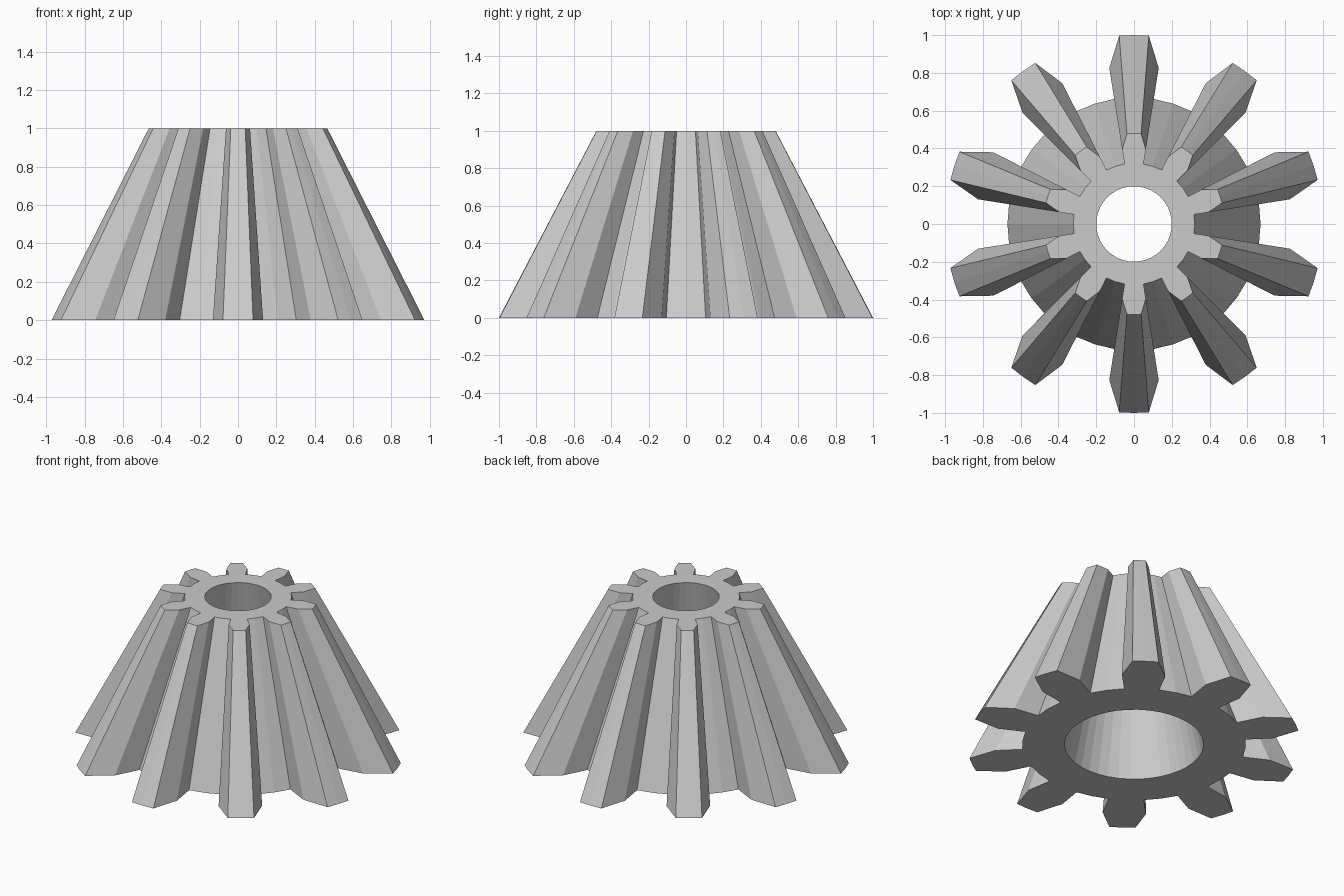
import bpy, bmesh
from math import sin, cos, radians

if "Cube" in bpy.data.objects:
    bpy.data.objects.remove(bpy.data.objects["Cube"])

TEETH, HEIGHT, TAPER = 10, 1.0, 0.479
BORE, ROOT, PITCH, TIP = 0.417, 0.67, 0.836, 1.0
STEP = 360 / TEETH        # degrees per tooth
Q = STEP / 4              # ring subdivision (9 degrees)

bm = bmesh.new()


def pair(radius, angle):
    """Bottom vertex and its tapered top twin."""
    x, y = radius * cos(radians(angle)), radius * sin(radians(angle))
    return (bm.verts.new((x, y, 0)),
            bm.verts.new((x * TAPER, y * TAPER, HEIGHT)))


def wall(a, b):
    bm.faces.new((a[0], b[0], b[1], a[1]))


def caps(loop):
    bm.faces.new([p[0] for p in reversed(loop)])
    bm.faces.new([p[1] for p in loop])


# Hub rings: tapered bore and root body
n = TEETH * 4
bore = [pair(BORE, 90 + i * Q) for i in range(n)]
root = [pair(ROOT, 90 + i * Q) for i in range(n)]
for i in range(n):
    j = (i + 1) % n
    wall(bore[j], bore[i])
    caps([bore[i], root[i], root[j], bore[j]])

# Teeth, each spanning two root segments, with gap walls between them
for t in range(TEETH):
    c, k = 90 + t * STEP, t * 4
    r0, r1, r2, r3 = (root[(k + d) % n] for d in (-1, 0, 1, 2))
    outline = [r0, pair(PITCH, c - Q), pair(TIP, c - Q / 2), pair(TIP, c),
               pair(TIP, c + Q / 2), pair(PITCH, c + Q), r2]
    for a, b in zip(outline, outline[1:]):
        wall(a, b)
    caps(outline + [r1])
    wall(r2, r3)
    wall(r3, root[(k + 3) % n])

bmesh.ops.recalc_face_normals(bm, faces=bm.faces[:])
mesh = bpy.data.meshes.new("bevel_gear")
bm.to_mesh(mesh)
bm.free()
gear = bpy.data.objects.new("bevel_gear", mesh)
bpy.context.collection.objects.link(gear)
